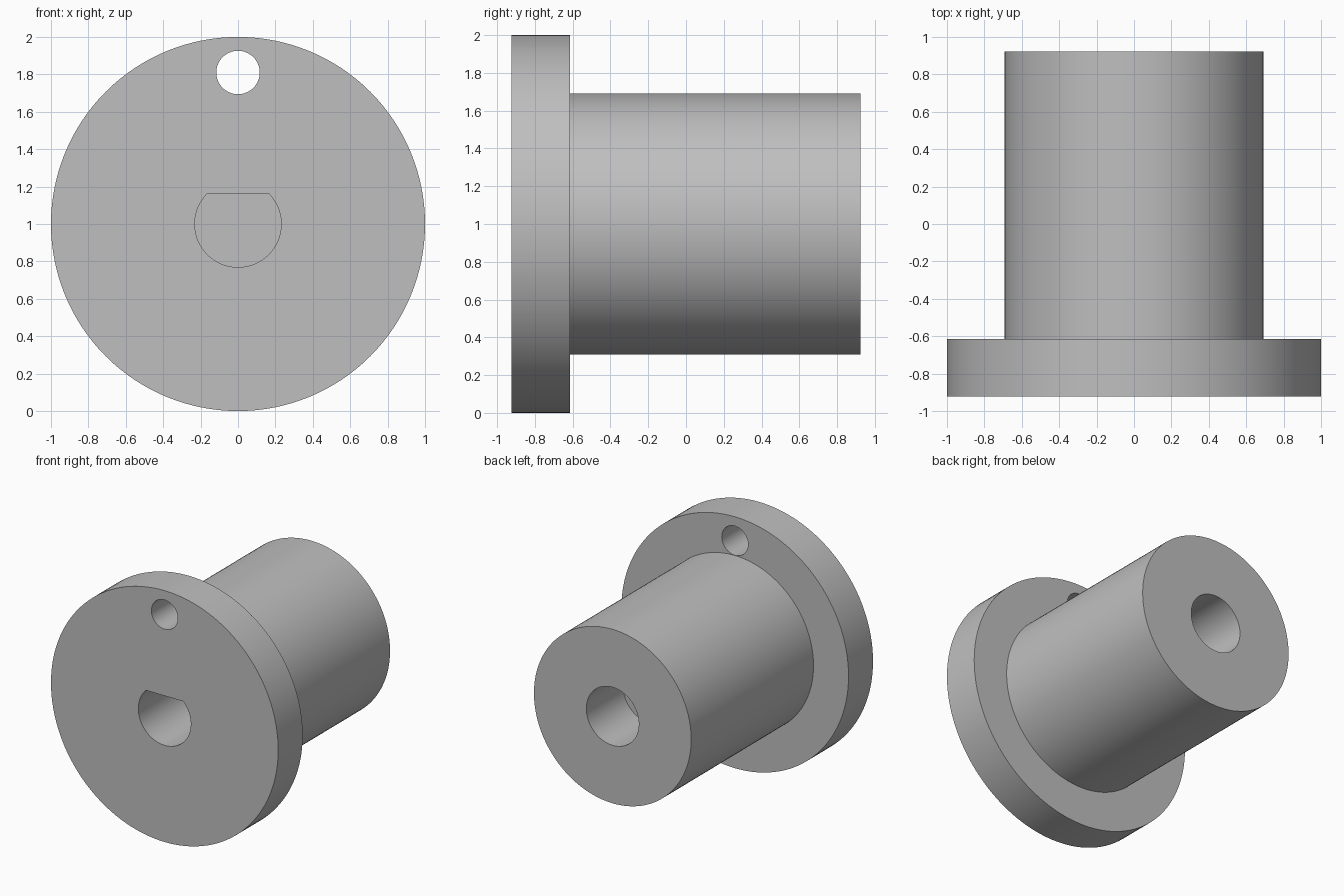
import bpy, bmesh, math
from mathutils import Matrix

if "Cube" in bpy.data.objects:
    bpy.data.objects.remove(bpy.data.objects["Cube"], do_unlink=True)

FRONT, STEP, BACK = -0.923, -0.615, 0.923
BORE = 0.231
SEGMENTS = 128

grey = bpy.data.materials.new("plain grey")
grey.use_nodes = True
colour = (0.52, 0.52, 0.52, 1)
grey.diffuse_color = colour
grey.node_tree.nodes["Principled BSDF"].inputs["Base Color"].default_value = colour


def add_object(name, bm):
    bmesh.ops.recalc_face_normals(bm, faces=bm.faces)
    mesh = bpy.data.meshes.new(name)
    bm.to_mesh(mesh)
    bm.free()
    mesh.materials.append(grey)
    obj = bpy.data.objects.new(name, mesh)
    bpy.context.collection.objects.link(obj)
    return obj


def prism(name, outline, y0, y1):
    """Extrude an (x, z) outline along y."""
    bm = bmesh.new()
    face = bm.faces.new([bm.verts.new((x, y0, z)) for x, z in outline])
    extruded = bmesh.ops.extrude_face_region(bm, geom=[face])["geom"]
    verts = [v for v in extruded if isinstance(v, bmesh.types.BMVert)]
    bmesh.ops.translate(bm, verts=verts, vec=(0, y1 - y0, 0))
    return add_object(name, bm)


def arc(radius, z, start, end, count):
    step = (end - start) / count
    return [(radius * math.cos(start + i * step), z + radius * math.sin(start + i * step))
            for i in range(count + 1)]


# Flange, barrel and blind round bore in the back, turned from one profile
profile = [(0, FRONT), (1, FRONT), (1, STEP), (0.692, STEP),
           (0.692, BACK), (BORE, BACK), (BORE, 0.46), (0, 0.46)]
bm = bmesh.new()
verts = [bm.verts.new((r, y, 0)) for r, y in profile]
edges = [bm.edges.new(pair) for pair in zip(verts, verts[1:])]
bmesh.ops.spin(bm, geom=verts + edges, cent=(0, 0, 0), axis=(0, 1, 0),
               angle=math.tau, steps=SEGMENTS)
bmesh.ops.remove_doubles(bm, verts=bm.verts, dist=0.0001)
bmesh.ops.transform(bm, matrix=Matrix.Translation((0, 0, 1)), verts=bm.verts)
bushing = add_object("flanged_bushing", bm)

# Cutters: D-shaped socket in the front and pin hole through the flange
flat = math.asin(0.163 / BORE)
socket = prism("socket_cutter", arc(BORE, 1, math.pi - flat, math.tau + flat, 96),
               FRONT - 0.1, 0.0)
pin = prism("pin_hole_cutter", arc(0.116, 1.81, 0, math.tau, 64)[:-1],
            FRONT - 0.1, STEP + 0.1)

bpy.context.view_layer.objects.active = bushing
for cutter in (socket, pin):
    cutter.hide_render = True
    mod = bushing.modifiers.new("cut", "BOOLEAN")
    mod.operation = "DIFFERENCE"
    mod.solver = "EXACT"
    mod.object = cutter
    bpy.ops.object.modifier_apply(modifier=mod.name)
    bpy.data.objects.remove(cutter, do_unlink=True)

# Smooth round walls, crisp rims
bpy.ops.object.select_all(action="DESELECT")
bushing.select_set(True)
bpy.ops.object.shade_smooth_by_angle(angle=math.radians(30))
